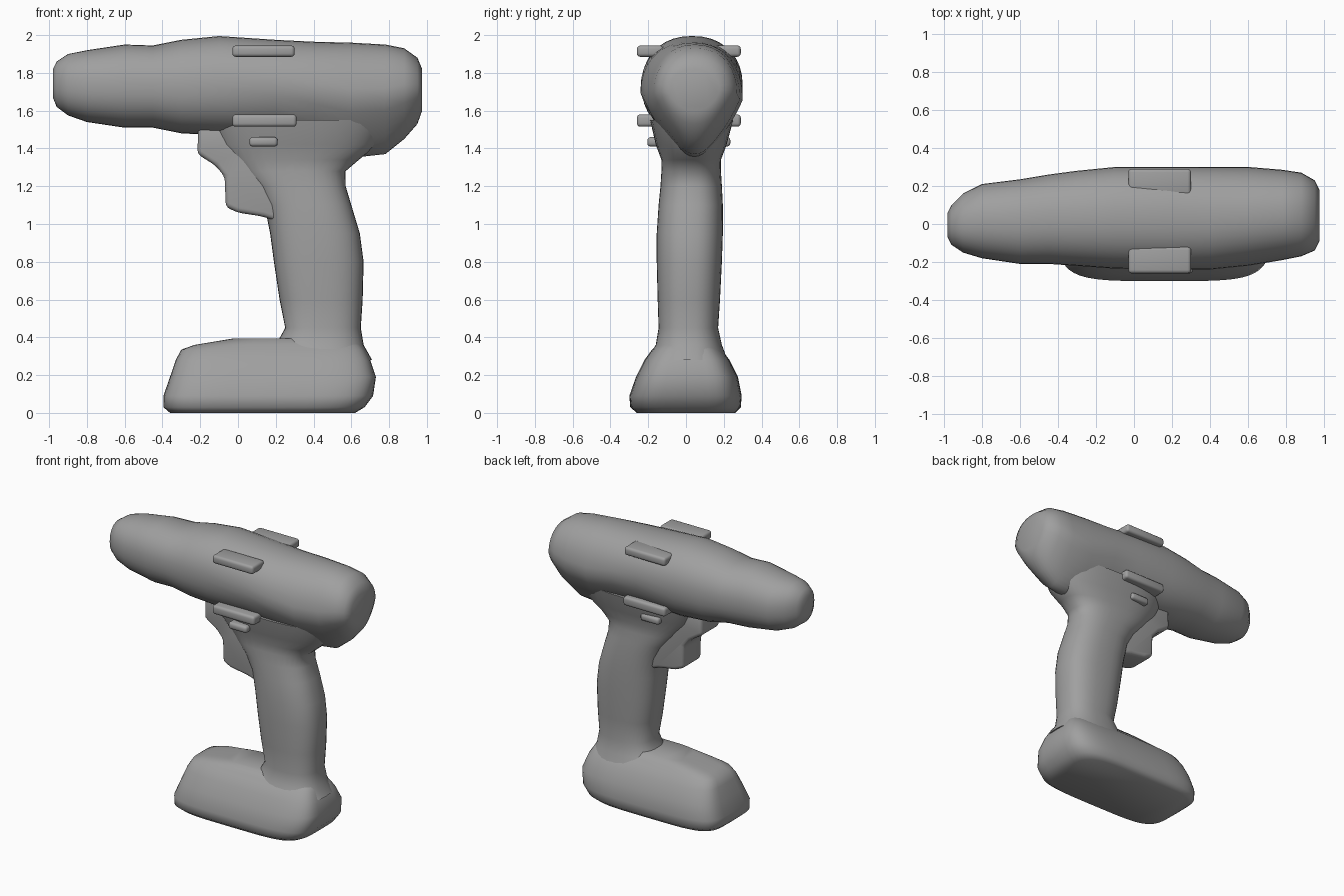
import bpy, bmesh
from math import cos, sin, pi, copysign, radians
from mathutils import Vector

cube = bpy.data.objects.get("Cube")
if cube:
    bpy.data.objects.remove(cube, do_unlink=True)

grey = bpy.data.materials.new("plain grey")
grey.use_nodes = True
colour = (0.35, 0.35, 0.35, 1)
grey.diffuse_color = colour
grey.node_tree.nodes["Principled BSDF"].inputs["Base Color"].default_value = colour


def finish(name, bm, angle=40):
    bmesh.ops.recalc_face_normals(bm, faces=bm.faces)
    mesh = bpy.data.meshes.new(name)
    bm.to_mesh(mesh)
    bm.free()
    mesh.materials.append(grey)
    obj = bpy.data.objects.new(name, mesh)
    bpy.context.collection.objects.link(obj)
    bpy.ops.object.select_all(action='DESELECT')
    obj.select_set(True)
    bpy.context.view_layer.objects.active = obj
    bpy.ops.object.shade_smooth_by_angle(angle=radians(angle))
    return obj


def loft(name, sections, place, power=2.2, sides=36):
    """Skin rounded rings; section = station, u range, v range, lower taper."""
    bm = bmesh.new()
    rings = []
    for s, u0, u1, v0, v1, taper in sections:
        ring = []
        for i in range(sides):
            a = 2 * pi * i / sides
            c, d = [copysign(abs(t) ** (2 / power), t) for t in (cos(a), sin(a))]
            pinch = 1 + taper * min(d, 0)
            u = (u0 + u1) / 2 + c * pinch * (u1 - u0) / 2
            v = (v0 + v1) / 2 + d * (v1 - v0) / 2
            ring.append(bm.verts.new(place(s, u, v)))
        rings.append(ring)
    for a, b in zip(rings, rings[1:]):
        for i in range(sides):
            j = (i + 1) % sides
            bm.faces.new((a[i], a[j], b[j], b[i]))
    bm.faces.new(rings[0])
    bm.faces.new(rings[-1])
    return finish(name, bm, 60)


def block(name, outline, y0, y1, bevel):
    """Extrude a side outline across y and round its edges."""
    bm = bmesh.new()
    face = bm.faces.new([bm.verts.new((x, y0, z)) for x, z in outline])
    extruded = bmesh.ops.extrude_face_region(bm, geom=[face])["geom"]
    moved = [g for g in extruded if isinstance(g, bmesh.types.BMVert)]
    bmesh.ops.translate(bm, verts=moved, vec=Vector((0, y1 - y0, 0)))
    bmesh.ops.bevel(bm, geom=bm.edges[:], offset=bevel, segments=3,
                    profile=0.5, affect='EDGES')
    return finish(name, bm, 60)


def along_x(s, u, v):
    return (s, u, v)


def along_z(s, u, v):
    return (u, v, s)


# Chuck and motor housing: x, y range, z range, narrowing toward the underside
loft("motor_housing", [
    (-0.98, -0.07, 0.06, 1.67, 1.82, 0),
    (-0.96, -0.11, 0.10, 1.62, 1.86, 0),
    (-0.90, -0.15, 0.16, 1.575, 1.90, 0),
    (-0.80, -0.18, 0.21, 1.54, 1.92, 0),
    (-0.60, -0.21, 0.235, 1.51, 1.95, 0),
    (-0.45, -0.21, 0.26, 1.51, 1.945, 0),
    (-0.30, -0.22, 0.28, 1.48, 1.975, 0),
    (-0.10, -0.235, 0.30, 1.47, 1.995, 0),
    (0.20, -0.24, 0.30, 1.47, 1.975, 0.1),
    (0.40, -0.24, 0.30, 1.42, 1.965, 0.3),
    (0.60, -0.22, 0.30, 1.35, 1.96, 0.5),
    (0.78, -0.19, 0.285, 1.37, 1.95, 0.5),
    (0.88, -0.17, 0.27, 1.45, 1.93, 0.4),
    (0.95, -0.14, 0.23, 1.53, 1.88, 0.3),
    (0.975, -0.09, 0.18, 1.60, 1.82, 0.2)], along_x)

# Grip, flared into the housing and the battery: z, x range, y range
loft("grip", [
    (0.28, 0.14, 0.71, -0.21, 0.22, 0),
    (0.36, 0.20, 0.665, -0.16, 0.19, 0),
    (0.45, 0.25, 0.65, -0.145, 0.17, 0),
    (0.60, 0.22, 0.66, -0.15, 0.18, 0),
    (0.80, 0.19, 0.665, -0.155, 0.19, 0),
    (0.95, 0.17, 0.645, -0.155, 0.195, 0),
    (1.10, 0.14, 0.60, -0.145, 0.195, 0),
    (1.20, 0.08, 0.57, -0.135, 0.19, 0),
    (1.28, 0.0, 0.57, -0.13, 0.185, 0),
    (1.34, -0.06, 0.64, -0.13, 0.185, 0),
    (1.42, -0.12, 0.74, -0.16, 0.215, 0),
    (1.55, -0.17, 0.80, -0.19, 0.25, 0)], along_z, 2.5)

# Battery pack
loft("battery", [
    (0.0, -0.36, 0.62, -0.26, 0.26, 0),
    (0.03, -0.395, 0.67, -0.295, 0.29, 0),
    (0.09, -0.395, 0.715, -0.30, 0.295, 0),
    (0.19, -0.36, 0.73, -0.265, 0.275, 0),
    (0.28, -0.33, 0.70, -0.22, 0.23, 0),
    (0.335, -0.30, 0.67, -0.18, 0.19, 0),
    (0.36, -0.23, 0.65, -0.15, 0.16, 0),
    (0.395, -0.02, 0.60, -0.12, 0.13, 0)], along_z, 4.5, 48)

# Trigger with its guard
block("trigger", [(-0.21, 1.52), (-0.215, 1.37), (-0.12, 1.31), (-0.07, 1.25),
                  (-0.065, 1.09), (0.0, 1.06), (0.13, 1.04), (0.25, 1.0),
                  (0.25, 1.52)], -0.09, 0.13, 0.025)

# Raised clips around the gear collar and the direction switch, on both sides
for side, middle in (("right", -0.225), ("left", 0.255)):
    out = -1 if side == "right" else 1
    for part, x0, x1, z0, z1, y in (
            ("upper_clip", -0.03, 0.30, 1.885, 1.945, middle - out * 0.035),
            ("lower_clip", -0.03, 0.31, 1.515, 1.58, middle - out * 0.035),
            ("direction_switch", 0.06, 0.21, 1.41, 1.46, middle - out * 0.09)):
        block(f"{side}_{part}", [(x0, z0), (x1, z0), (x1, z1), (x0, z1)],
              y - 0.07, y + 0.07, 0.018)
